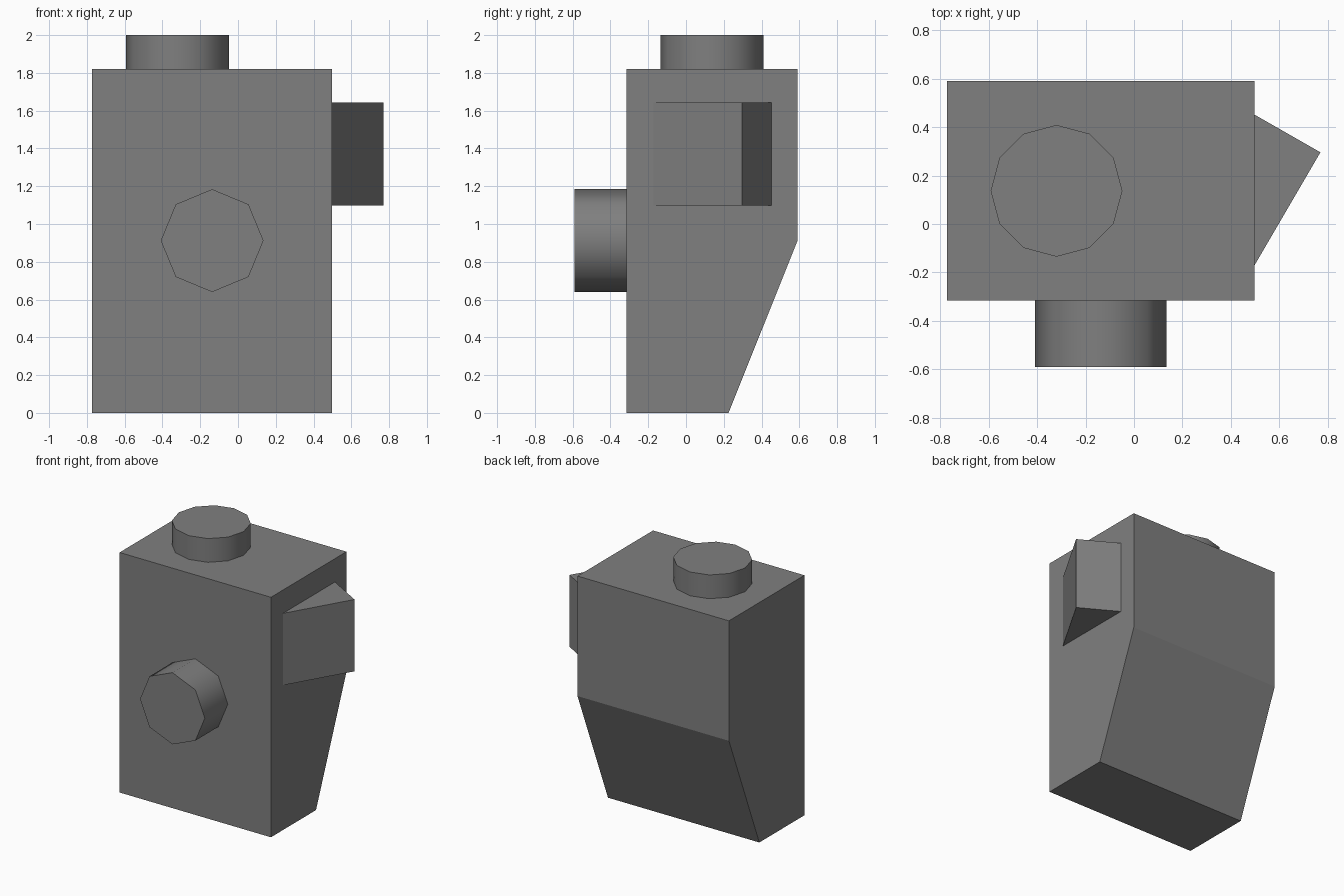
import bpy, bmesh, math
from mathutils import Vector

if "Cube" in bpy.data.objects:
    bpy.data.objects.remove(bpy.data.objects["Cube"])

grey = bpy.data.materials.new("mid_grey")
grey.diffuse_color = (0.214, 0.214, 0.214, 1)
grey.use_nodes = True
grey.node_tree.nodes["Principled BSDF"].inputs["Base Color"].default_value = grey.diffuse_color


def prism(name, profile, extrude, smooth_sides=False):
    """Extrude a closed 3D profile along a vector."""
    bm = bmesh.new()
    base = bm.faces.new([bm.verts.new(p) for p in profile])
    ext = bmesh.ops.extrude_face_region(bm, geom=[base], use_keep_orig=True)
    moved = [g for g in ext["geom"] if isinstance(g, bmesh.types.BMVert)]
    bmesh.ops.translate(bm, verts=moved, vec=Vector(extrude))
    bmesh.ops.recalc_face_normals(bm, faces=bm.faces)
    if smooth_sides:
        axis = Vector(extrude).normalized()
        for f in bm.faces:
            f.smooth = abs(f.normal.dot(axis)) < 0.5
        for e in bm.edges:
            e.smooth = len({f.smooth for f in e.link_faces}) == 1
    mesh = bpy.data.meshes.new(name)
    bm.to_mesh(mesh)
    bm.free()
    mesh.materials.append(grey)
    ob = bpy.data.objects.new(name, mesh)
    bpy.context.collection.objects.link(ob)
    return ob


def ring(n, r):
    """Points of a regular polygon with one corner on the first axis."""
    return [(r * math.cos(2 * math.pi * i / n), r * math.sin(2 * math.pi * i / n))
            for i in range(n)]


# Body: side profile with a sloped lower back
body = [(-0.315, 0), (0.225, 0), (0.59, 0.91), (0.59, 1.82), (-0.315, 1.82)]
prism("body", [(-0.773, y, z) for y, z in body], (1.27, 0, 0))

# Twelve-sided peg on top
prism("top_peg", [(-0.32 + a, 0.137 + b, 1.82) for a, b in ring(12, 0.272)],
      (0, 0, 0.18), True)

# Eight-sided peg on the front
prism("front_peg", [(-0.137 + a, -0.315, 0.912 + b) for a, b in ring(8, 0.272)],
      (0, -0.275, 0), True)

# Angled block corner sticking out of the right side
wedge = [(0.497, 0.452), (0.497, -0.172), (0.77, 0.296)]
prism("side_wedge", [(x, y, 1.098) for x, y in wedge], (0, 0, 0.545))
